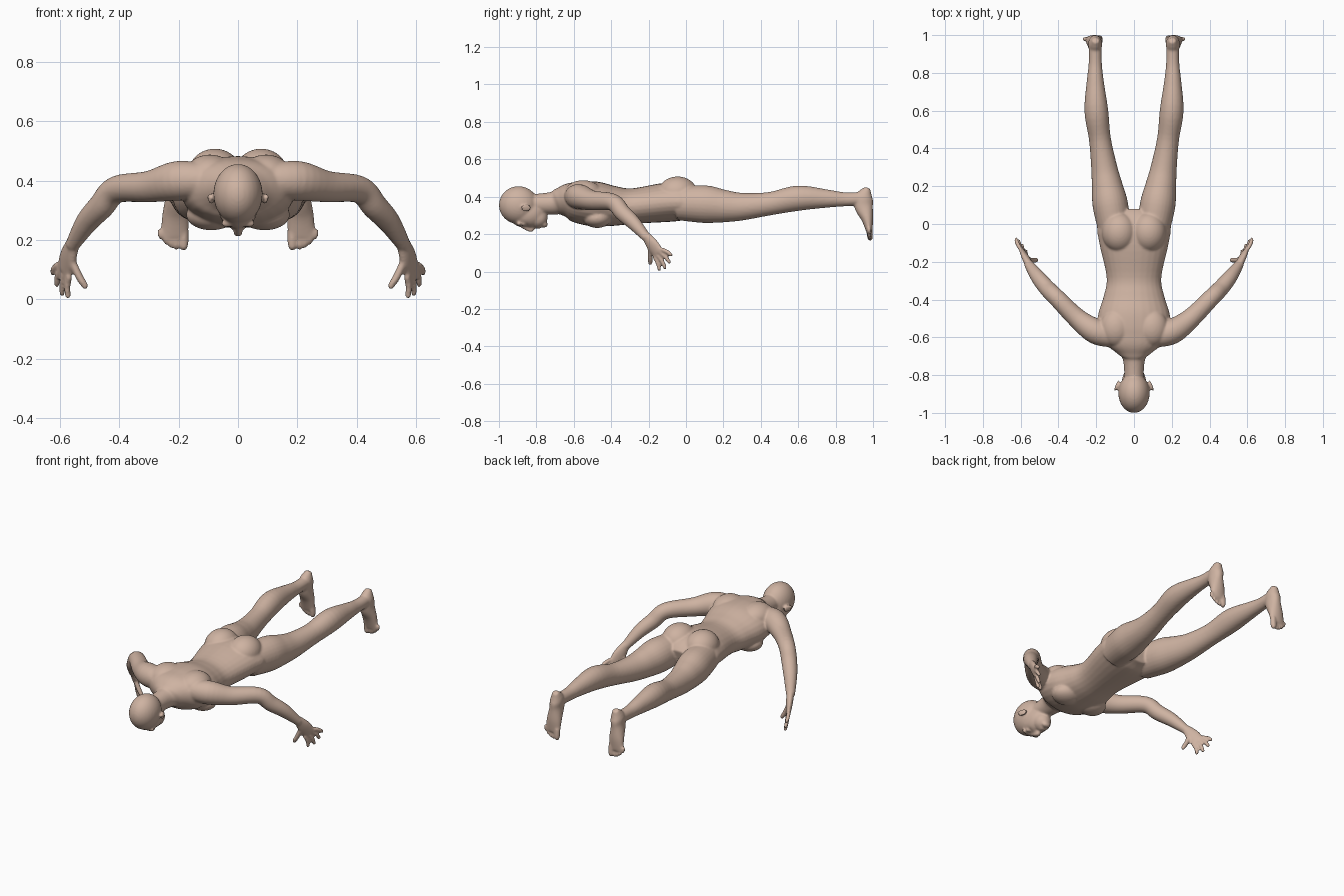
import bpy, bmesh, math
from mathutils import Vector, Matrix

default_cube = bpy.data.objects.get("Cube")
if default_cube:
    bpy.data.objects.remove(default_cube, do_unlink=True)

skin = bpy.data.materials.new("skin")
skin.use_nodes = True
skin_colour = (.62, .45, .36, 1)
skin.diffuse_color = skin_colour
skin.node_tree.nodes["Principled BSDF"].inputs["Base Color"].default_value = skin_colour

bm = bmesh.new()
segments, steps = 28, 5


def smooth_path(stations):
    """Catmull-Rom samples through stations of position and radii."""
    samples = []
    last = len(stations) - 1
    for index in range(last):
        before, start, end, after = (
            Vector(stations[min(max(index + offset, 0), last)]) for offset in range(-1, 3))
        for step in range(steps):
            t = step / steps
            tangent_in, tangent_out = (end - before) / 2, (after - start) / 2
            samples.append(start + tangent_in * t
                           + (3 * (end - start) - 2 * tangent_in - tangent_out) * t ** 2
                           + (2 * (start - end) + tangent_in + tangent_out) * t ** 3)
    return samples + [Vector(stations[last])]


def loft(stations, side=(1, 0, 0)):
    """Closed elliptical tube; a station is x, y, z, radius along side, other radius."""
    path = smooth_path(stations)
    rings = []
    for index, station in enumerate(path):
        ahead, behind = path[min(index + 1, len(path) - 1)], path[max(index - 1, 0)]
        along = Vector(ahead[:3]) - Vector(behind[:3])
        along.normalize()
        across = Vector(side)
        across = (across - along * across.dot(along)).normalized()
        upward = along.cross(across)
        x, y, z, wide, deep = station
        ring = []
        for corner in range(segments):
            angle = math.tau * corner / segments
            ring.append(bm.verts.new(Vector((x, y, z)) + across * wide * math.cos(angle)
                                     + upward * deep * math.sin(angle)))
        rings.append(ring)
    for ring, following in zip(rings, rings[1:]):
        for corner in range(segments):
            neighbour = (corner + 1) % segments
            bm.faces.new((ring[corner], ring[neighbour],
                          following[neighbour], following[corner]))
    bm.faces.new(rings[0])
    bm.faces.new(rings[-1])


def ellipsoid(center, radii, turn=0):
    """Rounded mass, optionally turned about the vertical."""
    matrix = Matrix.Translation(center) @ Matrix.Rotation(turn, 4, "Z")
    matrix = matrix @ Matrix.Diagonal((*radii, 1))
    return bmesh.ops.create_uvsphere(bm, u_segments=segments, v_segments=segments,
                                     radius=1, matrix=matrix)["verts"]


def digit(base, tip, radius, bend):
    """Finger or toe with a slightly bent middle and a round end."""
    middle = (base + tip) / 2 + Vector(bend)
    shoulder = tip - (tip - middle).normalized() * radius * .7
    profile = ((base, radius), (middle, radius), (shoulder, radius * .85), (tip, radius * .35))
    loft([(*point, size, size) for point, size in profile], (.8, -.6, 0))


# Arm from shoulder to wrist
arm_stations = ((.1, -.6, .4, .055), (.2, -.57, .4, .067), (.3, -.5, .38, .053),
                (.41, -.39, .37, .046), (.46, -.34, .315, .044),
                (.51, -.28, .26, .038), (.56, -.21, .18, .024))
loft([(x, y, z, radius, radius) for x, y, z, radius in arm_stations], (.5, .6, .5))

# Palm widening from the wrist to the knuckles
wrist = Vector((.557, -.213, .19))
index_knuckle, little_knuckle = Vector((.568, -.17, .082)), Vector((.605, -.128, .118))
knuckles = (index_knuckle + little_knuckle) / 2
palm_profile = ((0, .025, .021), (.5, .038, .019), (1, .037, .013))
loft([(*wrist.lerp(knuckles, part), wide, thick) for part, wide, thick in palm_profile],
     little_knuckle - index_knuckle)

# Four fanned fingers and a thumb
index_reach, little_reach = Vector((.005, .03, -.08)), Vector((.02, .054, -.036))
for finger in range(4):
    part = finger / 3
    base = index_knuckle.lerp(little_knuckle, part)
    reach = index_reach.lerp(little_reach, part) * (1 + .3 * math.sin(math.pi * part))
    digit(base, base + reach, .0115, (.005, .004, .003))
thumb_base = wrist.lerp(index_knuckle, .5)
digit(thumb_base, thumb_base + Vector((-.053, 0, -.1)), .0135, (0, 0, -.008))

# Leg from hip to ankle, spreading outward down to the calf
ankle_x = .205
leg_stations = ((-.04, .365, .085), (.1, .36, .094), (.2, .35, .082), (.3, .347, .069),
                (.45, .363, .058), (.6, .392, .063), (.75, .39, .046),
                (.85, .386, .035), (.96, .39, .034))
loft([(ankle_x - .16 * max(0, .66 - y) ** 1.2, y, z, radius, radius * 1.07)
      for y, z, radius in leg_stations])

# Foot hanging from the heel
foot_stations = ((.972, .447, .018, .015), (.953, .4, .036, .047), (.95, .35, .036, .05),
                 (.97, .28, .045, .032), (.98, .21, .047, .015))
loft([(ankle_x + .05 * (.4 - z), y, z, wide, deep) for y, z, wide, deep in foot_stations])

# Big toe and four shorter toes
toe_root, toe_tip = Vector((.183, .98, .235)), Vector((.183, .985, .164))
digit(toe_root, toe_tip, .0165, (0, 0, 0))
for toe in range(4):
    outward = Vector((.025 + toe * .0175, 0, 0))
    digit(toe_root + outward, toe_tip + outward + Vector((0, 0, .003 * (1 + toe + toe ** 2))),
          .011, (0, -.004, 0))

# Shoulder blade, chest and buttock masses
ellipsoid((.095, -.55, .42), (.085, .1, .068))
ellipsoid((.09, -.475, .285), (.085, .075, .052))
ellipsoid((.078, -.045, .42), (.092, .105, .088))

# Eye, brow and ear
eye = Vector((.033, -.868, .255))
ellipsoid(eye, (.016, .013, .013))
ellipsoid(eye + Vector((0, -.025, 0)), (.027, .01, .012))
ear = Vector((.09, -.855, .34))
ellipsoid(ear, (.007, .03, .02), .3)
ellipsoid(ear + Vector((.005, -.008, .005)), (.006, .022, .013), .35)

# Copy every limb and paired mass to the other side
paired = bm.verts[:] + bm.edges[:] + bm.faces[:]
for element in bmesh.ops.duplicate(bm, geom=paired)["geom"]:
    if isinstance(element, bmesh.types.BMVert):
        element.co.x *= -1

# Neck and torso
torso_stations = ((-.85, .36, .05, .05), (-.72, .365, .058, .06), (-.68, .373, .095, .072),
                  (-.63, .378, .16, .095), (-.57, .37, .19, .113), (-.48, .36, .19, .12),
                  (-.38, .35, .16, .106), (-.28, .35, .145, .095), (-.1, .37, .184, .105),
                  (0, .37, .19, .095), (.065, .355, .1, .06))
loft([(0, *station) for station in torso_stations])

# Skull, face and jaw with hollowed eye sockets
head = ellipsoid((0, -.895, .355), (.083, .105, .101))
head += ellipsoid((0, -.85, .31), (.066, .1, .078))
head += ellipsoid((0, -.795, .285), (.05, .055, .052))
for vert in head:
    mirrored = Vector((abs(vert.co.x), vert.co.y, vert.co.z + .01))
    vert.co.z += .016 * math.exp(-((mirrored - eye).length / .02) ** 2)

# Nose, lips and chin
loft([(0, -.878, .24, .009, .008), (0, -.83, .222, .015, .012), (0, -.82, .235, .012, .01)])
for lip_y in (-.797, -.783):
    ellipsoid((0, lip_y, .237), (.021, .007, .009))
ellipsoid((0, -.757, .252), (.026, .018, .018))

bmesh.ops.recalc_face_normals(bm, faces=bm.faces)
mesh = bpy.data.meshes.new("body")
bm.to_mesh(mesh)
bm.free()
mesh.materials.append(skin)
body = bpy.data.objects.new("body", mesh)
bpy.context.collection.objects.link(body)

# Fuse all masses into one smooth skin
fuse = body.modifiers.new("fuse", "REMESH")
fuse.mode = "VOXEL"
fuse.voxel_size = .006
fuse.use_smooth_shade = True
relax = body.modifiers.new("relax", "SMOOTH")
relax.factor = .5
relax.iterations = 7
